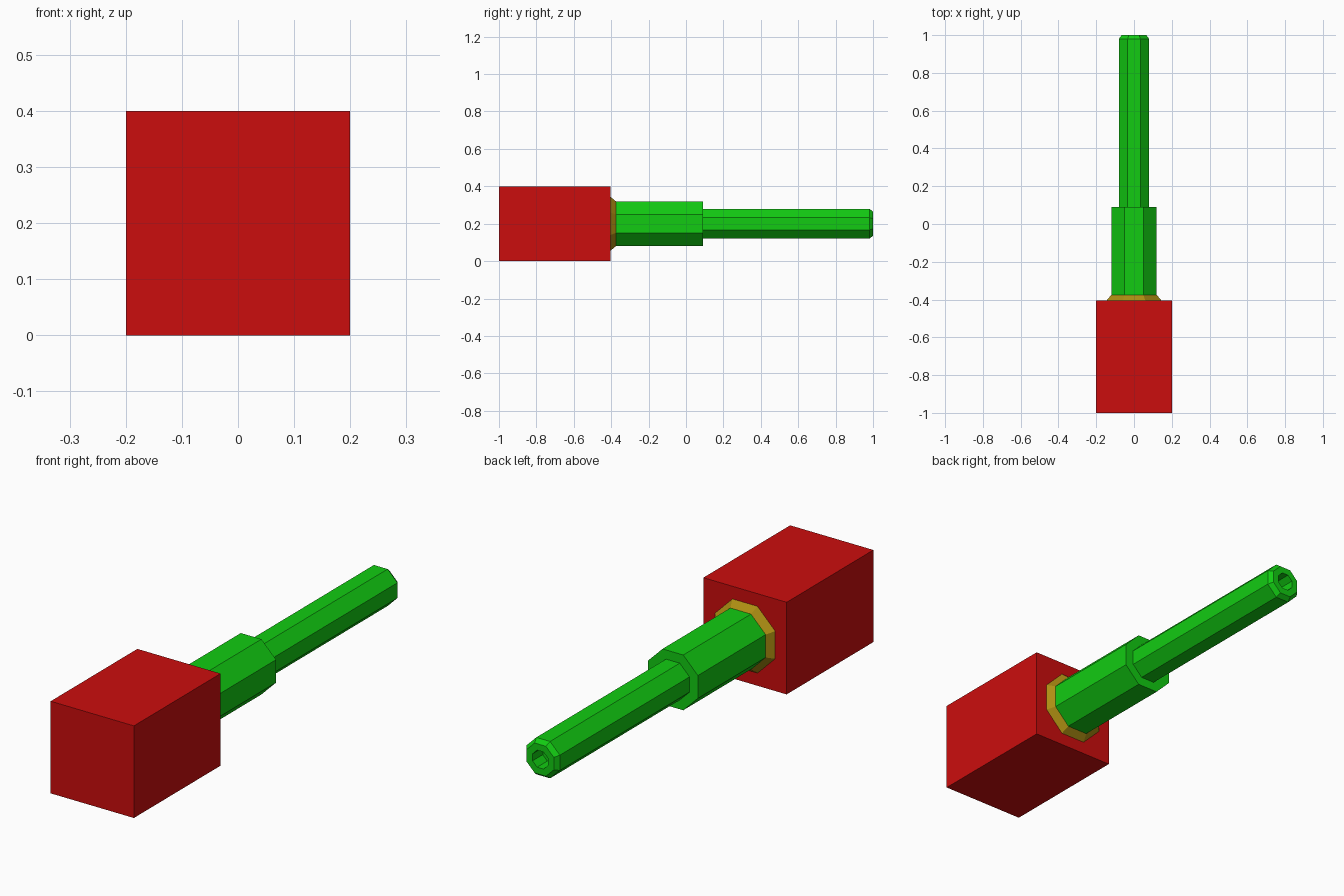
import bpy, bmesh, math

if "Cube" in bpy.data.objects:
    bpy.data.objects.remove(bpy.data.objects["Cube"])


def material(name, rgb):
    m = bpy.data.materials.new(name)
    m.diffuse_color = (*rgb, 1)
    m.use_nodes = True
    m.node_tree.nodes["Principled BSDF"].inputs["Base Color"].default_value = m.diffuse_color
    return m


RED = material("red", (0.60, 0.004, 0.004))
GREEN = material("green", (0.006, 0.60, 0.006))
GOLD = material("gold", (0.42, 0.27, 0.006))
AXIS_Z = 0.2
SIDES = 8


def finish(name, bm, mat):
    bmesh.ops.recalc_face_normals(bm, faces=bm.faces)
    mesh = bpy.data.meshes.new(name)
    bm.to_mesh(mesh)
    bm.free()
    mesh.materials.append(mat)
    obj = bpy.data.objects.new(name, mesh)
    bpy.context.collection.objects.link(obj)
    return obj


def octagon_tube(name, profile, mat, cap_start=False, cap_end=False):
    """Loft octagons along y; profile holds (y, distance from axis to flat)."""
    bm = bmesh.new()
    rings = []
    for y, apothem in profile:
        r = apothem / math.cos(math.pi / SIDES)
        angles = [(i + 0.5) * math.tau / SIDES for i in range(SIDES)]
        rings.append([bm.verts.new((r * math.cos(a), y, AXIS_Z + r * math.sin(a)))
                      for a in angles])
    for a, b in zip(rings, rings[1:]):
        for i in range(SIDES):
            j = (i + 1) % SIDES
            bm.faces.new((a[i], a[j], b[j], b[i]))
    if cap_start:
        bm.faces.new(rings[0])
    if cap_end:
        bm.faces.new(rings[-1])
    return finish(name, bm, mat)


# Square handle block
bm = bmesh.new()
bmesh.ops.create_cube(bm, size=1)
bmesh.ops.scale(bm, vec=(0.4, 0.595, 0.4), verts=bm.verts)
bmesh.ops.translate(bm, vec=(0, -0.7025, AXIS_Z), verts=bm.verts)
finish("handle_block", bm, RED)

# Tapered collar where the shaft meets the block
octagon_tube("collar", [(-0.405, 0.145), (-0.375, 0.12)], GOLD)

# Stepped shaft with chamfered tip and a blind bore
octagon_tube("shaft", [(-0.375, 0.12), (0.09, 0.12), (0.09, 0.08), (0.98, 0.08),
                       (1.0, 0.065), (1.0, 0.037), (0.93, 0.037)],
             GREEN, cap_end=True)
